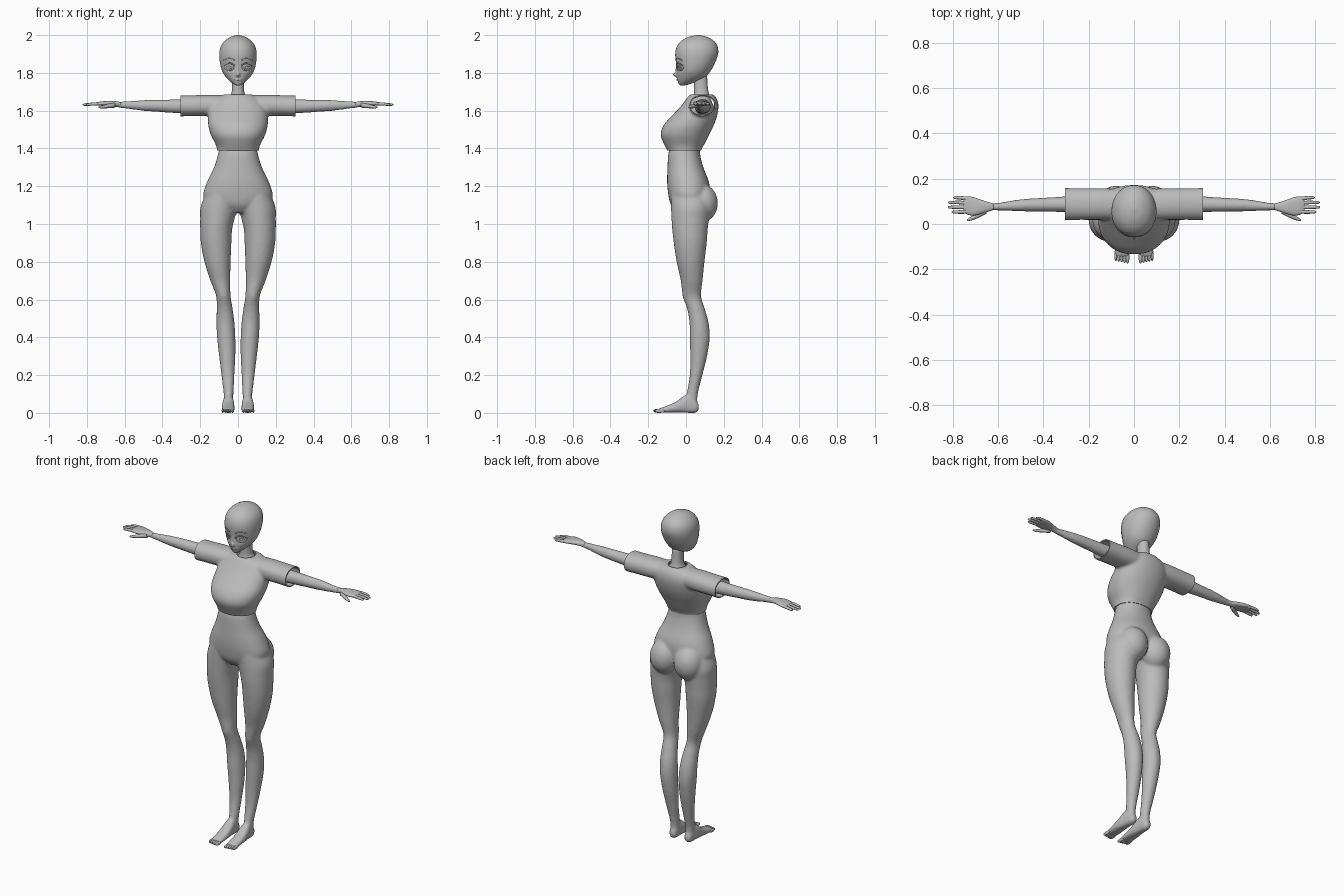
import bpy, bmesh, math
from mathutils import Vector, Matrix
from mathutils.bvhtree import BVHTree

if "Cube" in bpy.data.objects:
    bpy.data.objects.remove(bpy.data.objects["Cube"])

grey = bpy.data.materials.new("plain_grey")
grey.diffuse_color = (0.5, 0.5, 0.5, 1)
grey.use_nodes = True
grey.node_tree.nodes["Principled BSDF"].inputs["Base Color"].default_value = grey.diffuse_color


def smooth_rows(rows, n):
    """Catmull-Rom interpolation through section rows."""
    out = []
    for i in range(len(rows) - 1):
        p = [rows[max(0, min(len(rows) - 1, i + k))] for k in (-1, 0, 1, 2)]
        for s in range(n):
            t = s / n
            out.append([0.5 * (2 * b + (c - a) * t + (2 * a - 5 * b + 4 * c - d) * t * t
                               + (3 * b - a - 3 * c + d) * t ** 3) for a, b, c, d in zip(*p)])
    return out + [list(rows[-1])]


def loft(bm, rows, axis='z', seg=32, n=5, power=2.0):
    """Closed tube; each row = position on axis, then bounds on the two other axes."""
    rings = []
    for t, a0, a1, b0, b1 in smooth_rows(rows, n):
        ring = []
        for k in range(seg):
            w = 2 * math.pi * k / seg
            c, s = math.cos(w), math.sin(w)
            a = (a0 + a1) / 2 + (a1 - a0) / 2 * math.copysign(abs(c) ** (2 / power), c)
            b = (b0 + b1) / 2 + (b1 - b0) / 2 * math.copysign(abs(s) ** (2 / power), s)
            co = {'x': (t, a, b), 'y': (a, t, b), 'z': (a, b, t)}[axis]
            ring.append(bm.verts.new(co))
        rings.append(ring)
    for r, q in zip(rings, rings[1:]):
        for k in range(seg):
            bm.faces.new((r[k], r[(k + 1) % seg], q[(k + 1) % seg], q[k]))
    bm.faces.new(rings[0][::-1])
    bm.faces.new(rings[-1])


def sym(rows):
    return [(z, -r, r, f, b) for z, r, f, b in rows]


def ball(bm, c, r):
    m = Matrix.Translation(c) @ Matrix.Diagonal((*r, 1))
    bmesh.ops.create_uvsphere(bm, u_segments=24, v_segments=16, radius=1, matrix=m)


def mirror_all(bm):
    d = bmesh.ops.duplicate(bm, geom=bm.verts[:] + bm.edges[:] + bm.faces[:])['geom']
    for v in d:
        if isinstance(v, bmesh.types.BMVert):
            v.co.x *= -1


def make(name, bm):
    bmesh.ops.recalc_face_normals(bm, faces=bm.faces[:])
    me = bpy.data.meshes.new(name)
    bm.to_mesh(me)
    bm.free()
    ob = bpy.data.objects.new(name, me)
    bpy.context.collection.objects.link(ob)
    finish(ob)
    return ob


def finish(ob):
    ob.data.materials.clear()
    ob.data.materials.append(grey)
    ob.data.shade_smooth()


def fuse(ob, voxel, its):
    """Merge overlapping shells into one smooth skin."""
    m = ob.modifiers.new("fuse", 'REMESH')
    m.mode, m.voxel_size = 'VOXEL', voxel
    m = ob.modifiers.new("soften", 'SMOOTH')
    m.factor, m.iterations = 0.5, its
    bpy.context.view_layer.update()
    deps = bpy.context.evaluated_depsgraph_get()
    me = bpy.data.meshes.new_from_object(ob.evaluated_get(deps))
    ob.modifiers.clear()
    ob.data = me
    finish(ob)


# body: legs, feet, arms, buttocks, then trunk and neck
bm = bmesh.new()
loft(bm, [(1.2, .02, .15, -.08, .11), (1.1, .0, .196, -.08, .13), (1.03, .018, .2, -.077, .122),
          (.97, .031, .2, -.073, .115), (.9, .035, .197, -.065, .11), (.8, .039, .178, -.05, .098),
          (.7, .041, .146, -.028, .088), (.62, .039, .116, -.018, .08), (.55, .028, .113, .006, .1),
          (.48, .019, .114, .018, .119), (.4, .014, .111, .02, .126), (.3, .014, .1, .022, .112),
          (.2, .019, .088, .02, .087), (.1, .024, .076, .004, .063), (.03, .027, .073, .0, .06)])
loft(bm, [(.067, .035, .065, .015, .045), (.05, .027, .073, .0, .07), (0, .022, .08, .0, .095),
          (-.05, .018, .086, .002, .06), (-.1, .016, .088, .002, .038),
          (-.135, .018, .086, .003, .026), (-.148, .022, .08, .006, .02)], 'y', power=2.5)
loft(bm, [(.08, .05, .13, 1.58, 1.66), (.2, .045, .13, 1.583, 1.662), (.3, .052, .122, 1.585, 1.66),
          (.4, .054, .116, 1.592, 1.658), (.5, .056, .109, 1.599, 1.656),
          (.6, .059, .094, 1.612, 1.649), (.66, .058, .095, 1.62, 1.648)], 'x')
ball(bm, (.08, .085, 1.11), (.085, .084, .1))
ball(bm, (.078, .005, .625), (.028, .024, .035))
mirror_all(bm)
loft(bm, sym([(1.06, .07, -.05, .07), (1.1, .15, -.08, .11), (1.15, .184, -.093, .125),
              (1.22, .165, -.1, .122), (1.3, .127, -.098, .092), (1.37, .106, -.094, .075),
              (1.42, .1, -.08, .08), (1.5, .12, -.06, .11), (1.6, .12, -.01, .15),
              (1.65, .075, .025, .135), (1.68, .04, .04, .125), (1.72, .032, .041, .117),
              (1.79, .032, .04, .112)]), power=2.2)
fuse(make("body", bm), .008, 6)

# hands: palm, four fingers, thumb
bm = bmesh.new()
loft(bm, [(.62, .062, .09, 1.62, 1.646), (.67, .046, .105, 1.624, 1.652), (.71, .037, .119, 1.626, 1.65),
          (.74, .044, .121, 1.627, 1.646), (.752, .055, .11, 1.631, 1.642)], 'x', seg=20, power=2.5)
for i, tip in enumerate((.805, .822, .82, .798)):
    y0, y1 = .055 + .018 * i, .053 + .021 * i
    loft(bm, [(.72, y0 - .009, y0 + .009, 1.628, 1.646), (.77, y1 - .008, y1 + .008, 1.627, 1.643),
              (tip - .008, y1 - .006, y1 + .006, 1.626, 1.638),
              (tip, y1 - .002, y1 + .002, 1.63, 1.634)], 'x', seg=12, n=3)
loft(bm, [(.65, .046, .07, 1.616, 1.642), (.69, .026, .05, 1.613, 1.635), (.725, .014, .029, 1.612, 1.626),
          (.738, .014, .02, 1.615, 1.621)], 'x', seg=12, n=3)
mirror_all(bm)
make("hands", bm)

# toes
bm = bmesh.new()
for i in range(5):
    ball(bm, (.029 + .0128 * i, -.147 + .0025 * i, .011), (.009 - .0006 * i, .027, .0105))
mirror_all(bm)
make("toes", bm)

# shirt: trunk plus sleeves fused, then cut open at hem, cuffs and neck
bm = bmesh.new()
loft(bm, [(.07, .02, .155, 1.575, 1.682), (.16, .018, .158, 1.572, 1.684),
          (.25, .018, .158, 1.571, 1.681), (.36, .016, .16, 1.568, 1.68)], 'x', power=2.2)
mirror_all(bm)
loft(bm, sym([(1.34, .108, -.085, .07), (1.39, .111, -.1, .08), (1.42, .118, -.115, .096),
              (1.47, .143, -.134, .121), (1.52, .157, -.12, .146), (1.57, .158, -.078, .164),
              (1.62, .15, -.03, .172), (1.66, .12, .0, .165), (1.686, .075, .02, .145)]),
     seg=48, power=2.2)
shirt = make("shirt", bm)
fuse(shirt, .008, 5)
bm = bmesh.new()
bm.from_mesh(shirt.data)
for co, no in (((0, 0, 1.388), (0, 0, -1)), ((.305, 0, 0), (1, 0, 0)), ((-.305, 0, 0), (-1, 0, 0))):
    bmesh.ops.bisect_plane(bm, geom=bm.verts[:] + bm.edges[:] + bm.faces[:],
                           plane_co=co, plane_no=no, clear_outer=True)


def neck_dist(v):
    return math.hypot(v.x / .052, (v.y - .08) / .053)


hole = [f for f in bm.faces if f.calc_center_median().z > 1.6 and neck_dist(f.calc_center_median()) < 1]
bmesh.ops.delete(bm, geom=hole, context='FACES')
for v in bm.verts:
    if v.is_boundary and v.co.z > 1.6 and abs(v.co.x) < .1:
        d = neck_dist(v.co)
        v.co.x /= d
        v.co.y = .08 + (v.co.y - .08) / d
bm.to_mesh(shirt.data)
bm.free()
shirt.data.shade_smooth()
m = shirt.modifiers.new("cloth", 'SOLIDIFY')
m.thickness, m.offset = .006, -1
bpy.context.view_layer.update()
deps = bpy.context.evaluated_depsgraph_get()
me = bpy.data.meshes.new_from_object(shirt.evaluated_get(deps))
shirt.modifiers.clear()
shirt.data = me
finish(shirt)
me.set_sharp_from_angle(angle=math.radians(40))

# head with modelled nose, eye sockets, lips
bm = bmesh.new()
loft(bm, sym([(1.733, .008, -.03, -.01), (1.74, .022, -.038, .02), (1.755, .042, -.043, .06),
              (1.78, .066, -.047, .105), (1.81, .084, -.05, .13), (1.85, .095, -.053, .152),
              (1.9, .099, -.057, .17), (1.94, .091, -.048, .167), (1.97, .07, -.024, .147),
              (1.99, .04, .012, .113), (1.9985, .013, .05, .08), (2.0, .003, .06, .066)]),
     seg=96, n=8, power=2.1)


def bump(v, x, z, sx, sz):
    return math.exp(-((v.x - x) / sx) ** 2 - ((v.z - z) / sz) ** 2)


for v in bm.verts:
    if v.co.y < .03:
        c = v.co.copy()
        v.co.y += .009 * (bump(c, .046, 1.828, .026, .02) + bump(c, -.046, 1.828, .026, .02))
        v.co.y -= .018 * bump(c, 0, 1.79, .009, .011) + .005 * bump(c, 0, 1.81, .007, .025)
        v.co.y -= .004 * bump(c, 0, 1.765, .018, .006)
bmesh.ops.recalc_face_normals(bm, faces=bm.faces[:])
tree = BVHTree.FromBMesh(bm)
make("head", bm)


def plate(name, fn, nu, nv, lift):
    """Thin plate following the face; fn maps (u, v) to x, z; made on both sides."""
    bm = bmesh.new()
    for side in (1, -1):
        g = []
        for i in range(nu + 1):
            row = []
            for j in range(nv + 1):
                x, z = fn(i / nu, j / nv)
                hit = tree.ray_cast(Vector((side * x, -1, z)), Vector((0, 1, 0)))[0]
                row.append(bm.verts.new((side * x, (hit.y if hit else 0) - lift, z)))
            g.append(row)
        for i in range(nu):
            for j in range(nv):
                bm.faces.new((g[i][j], g[i + 1][j], g[i + 1][j + 1], g[i][j + 1]))
    bmesh.ops.remove_doubles(bm, verts=bm.verts[:], dist=1e-5)
    ob = make(name, bm)
    m = ob.modifiers.new("thin", 'SOLIDIFY')
    m.thickness, m.offset = .003, 0


def disc(rx, rz):
    return lambda u, v: (.046 + rx * v * math.cos(u * 2 * math.pi), 1.828 + rz * v * math.sin(u * 2 * math.pi))


def arc(x0, x1, z, rise, thick):
    return lambda u, v: (x0 + (x1 - x0) * u, z + rise * math.sin(math.pi * u) + thick * (v - .5) * (1.1 - u * .5))


# eyes, lashes, brows, mouth
plate("eyeballs", disc(.025, .019), 28, 3, .001)
plate("irises", disc(.014, .017), 24, 3, .003)
plate("pupils", disc(.007, .009), 16, 2, .005)
plate("upper_lashes", arc(.018, .074, 1.838, .013, .006), 14, 1, .004)
plate("brows", arc(.02, .075, 1.868, .008, .005), 14, 1, .002)
plate("mouth", arc(0, .018, 1.763, .001, .003), 8, 1, .001)
